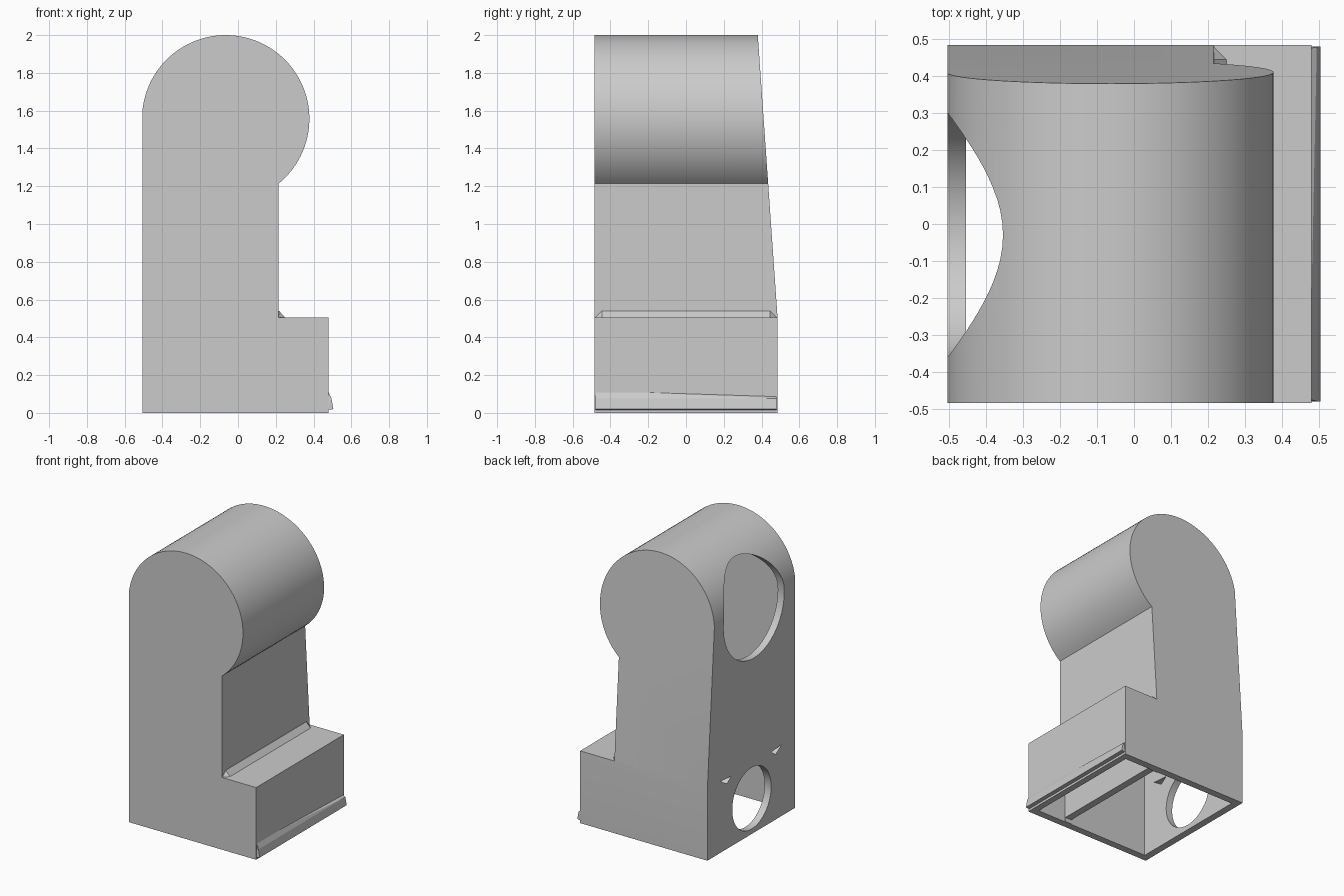
import bpy, bmesh, math
from mathutils import Matrix

if "Cube" in bpy.data.objects:
    bpy.data.objects.remove(bpy.data.objects["Cube"])

CX, CZ = -0.065, 1.557      # axis of the round head
WALL = 0.05


def finish(bm, name):
    bmesh.ops.recalc_face_normals(bm, faces=bm.faces)
    me = bpy.data.meshes.new(name)
    bm.to_mesh(me)
    bm.free()
    ob = bpy.data.objects.new(name, me)
    bpy.context.collection.objects.link(ob)
    return ob


def prism(name, pts, front, back, slope=0.07):
    """Extrude an xz outline along y; the back leans forward above z = 0.5."""
    bm = bmesh.new()
    f = bm.faces.new([bm.verts.new((x, front, z)) for x, z in pts])
    r = bmesh.ops.extrude_face_region(bm, geom=[f])
    for v in r["geom"]:
        if isinstance(v, bmesh.types.BMVert):
            v.co.y = back
    bmesh.ops.bisect_plane(bm, geom=bm.verts[:] + bm.edges[:] + bm.faces[:],
                           plane_co=(0, 0, 0.5), plane_no=(0, 0, 1), dist=1e-5)
    for v in bm.verts:
        if v.co.y > 0:
            v.co.y -= slope * max(0, v.co.z - 0.5)
    return finish(bm, name)


def head_arc(r, right, left, n=64):
    """Arc from the neck's right side over the top to the left wall."""
    a0 = -math.acos((right - CX) / r)
    a1 = math.pi - math.acos((CX - left) / r)
    return [(CX + r * math.cos(a0 + (a1 - a0) * i / n),
             CZ + r * math.sin(a0 + (a1 - a0) * i / n)) for i in range(n + 1)]


def hull(name, pts):
    bm = bmesh.new()
    for p in pts:
        bm.verts.new(p)
    bmesh.ops.convex_hull(bm, input=bm.verts)
    return finish(bm, name)


def box(name, x0, x1, y0, y1, z0, z1):
    return hull(name, [(x, y, z) for x in (x0, x1) for y in (y0, y1) for z in (z0, z1)])


def side_hole(name, y, z, r, x1):
    bm = bmesh.new()
    x0 = -0.7
    m = Matrix.Translation(((x0 + x1) / 2, y, z)) @ Matrix.Rotation(math.pi / 2, 4, 'Y')
    bmesh.ops.create_cone(bm, cap_ends=True, segments=64, radius1=r, radius2=r,
                          depth=x1 - x0, matrix=m)
    return finish(bm, name)


# Outer housing: base step, neck and round head
body = prism("housing", [(-0.505, 0), (0.48, 0), (0.48, 0.505), (0.215, 0.505)]
             + head_arc(0.443, 0.215, -0.505), -0.485, 0.485)

# Hollow interior, open underneath, plus the pocket under the step
cutters = [
    prism("cavity", [(-0.455, -0.1), (0.165, -0.1)]
          + head_arc(0.443 - WALL, 0.165, -0.455), -0.435, 0.435),
    box("step_pocket", 0.215, 0.435, -0.435, 0.435, -0.1, 0.455),
    box("divider_clearance", 0.1, 0.43, -0.43, 0.43, -0.12, 0.03),
    # Round openings in the left wall
    side_hole("large_opening", -0.03, CZ, 0.335, -0.3),
    side_hole("small_opening", -0.005, 0.25, 0.215, -0.4),
]
# Small triangular notches above the lower opening
for s in (-1, 1):
    cutters.append(hull("notch", [(x, s * y, z) for x in (-0.6, -0.4)
                                  for y, z in ((0.34, 0.5), (0.22, 0.49), (0.27, 0.455))]))

bpy.context.view_layer.objects.active = body
for c in cutters:
    c.hide_render = True
    m = body.modifiers.new("cut", 'BOOLEAN')
    m.operation, m.solver, m.object = 'DIFFERENCE', 'EXACT', c
    bpy.ops.object.modifier_apply(modifier=m.name)
    bpy.data.objects.remove(c)

bpy.ops.object.select_all(action='DESELECT')
body.select_set(True)
bpy.ops.object.shade_smooth_by_angle(angle=math.radians(30))

# Thin lip along the foot of the step
hull("foot_lip", [(0.475, -0.475, 0.12), (0.475, 0.475, 0.09)]
     + [(x, s * 0.48, z) for s in (-1, 1)
        for x, z in ((0.475, 0.015), (0.505, 0.02), (0.495, 0.075))])

# Triangular bead where the neck meets the step, with mitred ends
hull("neck_bead", [(0.21, s * y, z) for s in (-1, 1) for y, z in ((0.483, 0.5), (0.445, 0.54))]
     + [(0.217, s * 0.445, 0.54) for s in (-1, 1)]
     + [(0.252, s * 0.445, 0.503) for s in (-1, 1)]
     + [(0.215, s * 0.483, 0.503) for s in (-1, 1)])
